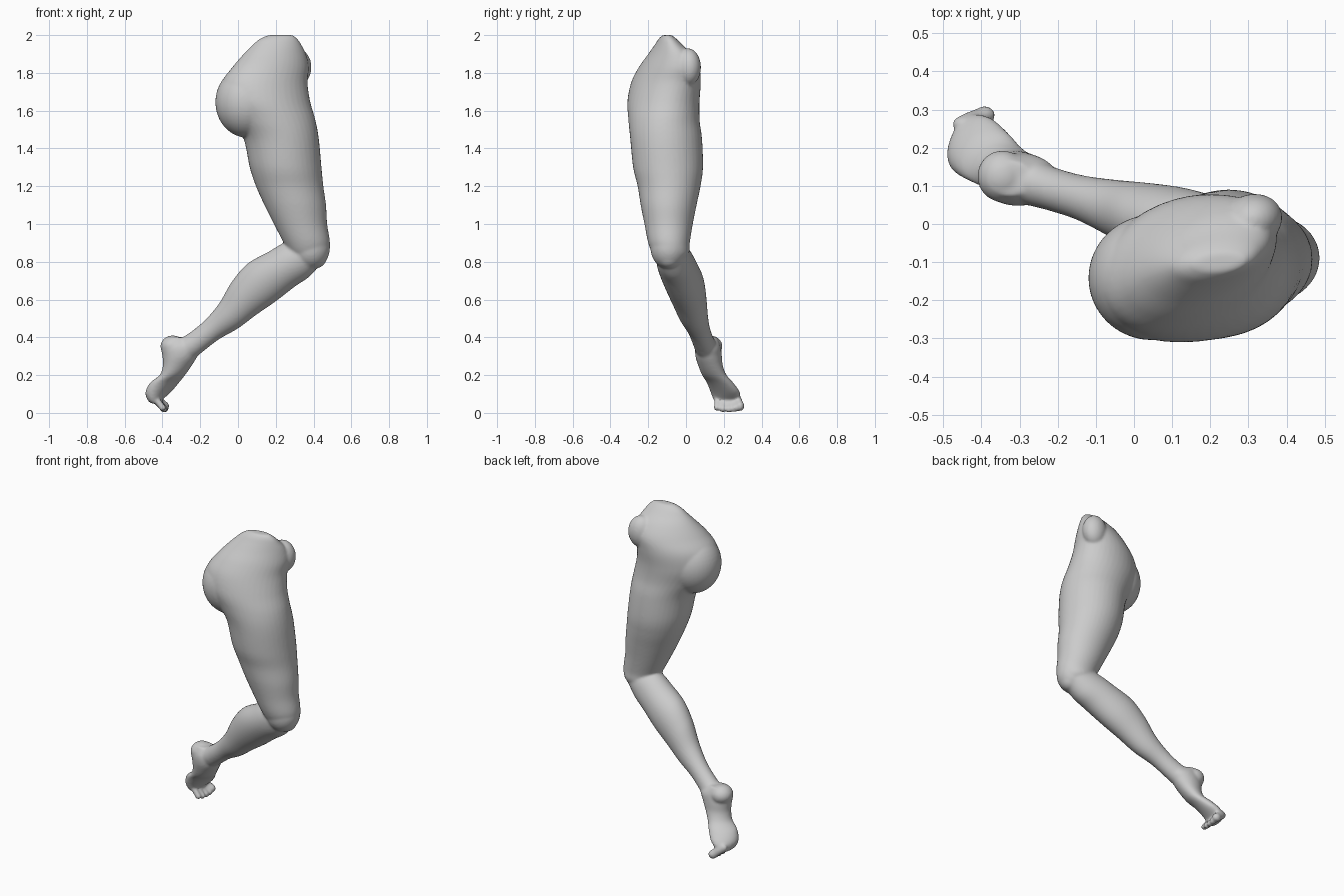
import bpy, bmesh, math
from mathutils import Vector, Matrix

if "Cube" in bpy.data.objects:
    bpy.data.objects.remove(bpy.data.objects["Cube"])

bm = bmesh.new()
SEG = 40


def spline(rows, steps=6):
    """Catmull-Rom interpolation through rows of numbers."""
    out = []
    for i in range(len(rows) - 1):
        a, b = rows[max(i - 1, 0)], rows[i]
        c, d = rows[i + 1], rows[min(i + 2, len(rows) - 1)]
        for s in range(steps):
            t = s / steps
            out.append([0.5 * (2 * q + (r - p) * t + (2 * p - 5 * q + 4 * r - w) * t * t
                               + (3 * q - p - 3 * r + w) * t ** 3)
                        for p, q, r, w in zip(a, b, c, d)])
    return out + [list(rows[-1])]


def skin(rings):
    """Close a list of rings into a capped tube."""
    vs = [[bm.verts.new(p) for p in r] for r in rings]
    for a, b in zip(vs, vs[1:]):
        for i in range(SEG):
            j = (i + 1) % SEG
            bm.faces.new((a[i], a[j], b[j], b[i]))
    bm.faces.new(vs[0][::-1])
    bm.faces.new(vs[-1])


def ring(c, u, v, tilt=0.0):
    return [c + u * math.cos(t) + v * math.sin(t + tilt)
            for t in (2 * math.pi * i / SEG for i in range(SEG))]


def level_loft(rows):
    """Horizontal sections: z, x min, x max, y min, y max, tilt."""
    skin([ring(Vector(((x0 + x1) / 2, (y0 + y1) / 2, z)),
               Vector(((x1 - x0) / 2, 0, 0)), Vector((0, (y1 - y0) / 2, 0)), k)
          for z, x0, x1, y0, y1, k in spline(rows)])


def slanted_loft(rows, u, v):
    """Sections in a fixed plane: x, y, z, radius along u, radius along v."""
    skin([ring(Vector(r[:3]), u * r[3], v * r[4]) for r in spline(rows)])


def blob(centre, radii, turn=0.0):
    m = (Matrix.Translation(centre) @ Matrix.Rotation(turn, 4, 'Z')
         @ Matrix.Diagonal((*radii, 1)))
    bmesh.ops.create_uvsphere(bm, u_segments=40, v_segments=24, radius=1, matrix=m)


# hip and thigh
level_loft([
    (2.00, .16, .29, -.125, -.075, .2),
    (1.98, .115, .315, -.145, -.05, .25),
    (1.95, .08, .335, -.165, -.02, .3),
    (1.90, .03, .36, -.20, .03, .35),
    (1.83, -.03, .375, -.25, .07, .35),
    (1.75, -.085, .368, -.29, .078, .25),
    (1.65, -.09, .382, -.31, .072, .15),
    (1.55, -.03, .41, -.305, .072, .05),
    (1.45, .03, .428, -.295, .085, 0),
    (1.30, .062, .442, -.28, .09, 0),
    (1.20, .095, .452, -.256, .077, 0),
    (1.10, .14, .466, -.24, .056, 0),
    (1.00, .19, .472, -.22, .036, 0),
    (0.90, .242, .487, -.20, .02, 0),
    (0.84, .275, .475, -.175, .015, 0),
    (0.79, .33, .445, -.135, -.03, 0)])

# buttock and front hip bone
blob((.05, -.14, 1.645), (.17, .165, .188), .15)
blob((.31, .01, 1.83), (.08, .068, .10), .3)

# knee
blob((.385, -.09, .875), (.102, .098, .115))
blob((.41, -.09, .83), (.062, .065, .065))

# calf and shin
slanted_loft([
    (.385, -.075, .855, .085, .085),
    (.31, -.06, .81, .112, .098),
    (.23, -.04, .76, .116, .105),
    (.125, -.01, .69, .125, .105),
    (.033, .015, .607, .109, .093),
    (-.05, .04, .513, .083, .076),
    (-.138, .068, .44, .063, .060),
    (-.216, .092, .378, .061, .058),
    (-.27, .112, .34, .065, .064),
    (-.31, .12, .32, .06, .06)],
    Vector((-.61, 0, .79)), Vector((0, 1, 0)))

# foot
level_loft([
    (.40, -.385, -.27, .075, .165, 0),
    (.35, -.408, -.20, .05, .183, 0),
    (.30, -.40, -.215, .05, .19, 0),
    (.25, -.398, -.245, .065, .195, .1),
    (.20, -.415, -.28, .085, .215, .2),
    (.16, -.465, -.312, .11, .25, .3),
    (.11, -.49, -.355, .13, .285, .35),
    (.07, -.48, -.40, .145, .285, .3),
    (.05, -.46, -.42, .16, .275, .3)])
blob((-.345, .125, .352), (.066, .068, .058))

# toes: base, knuckle and tip of each, smallest first
for y0, y1, r, x1, z1 in [(.165, .163, .018, -.40, .028), (.19, .195, .019, -.393, .021),
                          (.215, .227, .019, -.39, .020), (.24, .257, .020, -.388, .024),
                          (.262, .286, .026, -.392, .036)]:
    a = Vector((-.45, y0, .085))
    b = Vector((-.425, (y0 + y1) / 2, .06 if r < .025 else .065))
    c = Vector((x1, y1, z1))
    for p, q in ((a, b), (b, c)):
        for k in range(5):
            blob(p.lerp(q, k / 4), (r, r * .85, r))
    blob(c, (r * 1.1, r * .9, r * 1.05))

bmesh.ops.recalc_face_normals(bm, faces=bm.faces)
mesh = bpy.data.meshes.new("leg")
bm.to_mesh(mesh)
bm.free()
leg = bpy.data.objects.new("leg", mesh)
bpy.context.collection.objects.link(leg)

# fuse the parts into one smooth skin
fuse = leg.modifiers.new("fuse", 'REMESH')
fuse.mode = 'VOXEL'
fuse.voxel_size = .0075
soft = leg.modifiers.new("soften", 'SMOOTH')
soft.factor = .5
soft.iterations = 8
bpy.context.view_layer.objects.active = leg
leg.select_set(True)
bpy.ops.object.convert(target='MESH')
bpy.ops.object.shade_smooth()
